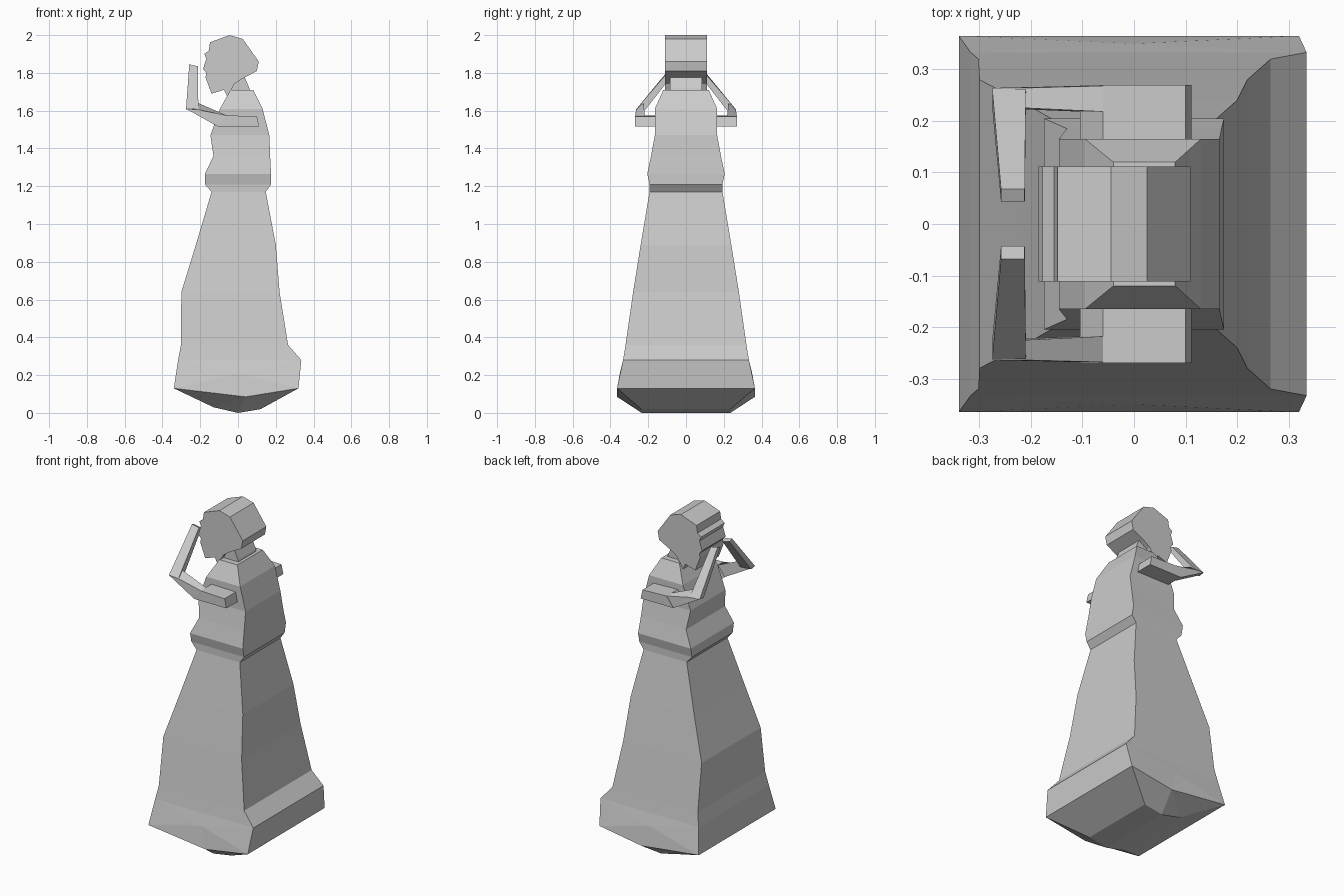
import bpy, bmesh

if "Cube" in bpy.data.objects:
    bpy.data.objects.remove(bpy.data.objects["Cube"])


def finish(bm, name):
    bmesh.ops.recalc_face_normals(bm, faces=bm.faces)
    mesh = bpy.data.meshes.new(name)
    bm.to_mesh(mesh)
    bm.free()
    obj = bpy.data.objects.new(name, mesh)
    bpy.context.collection.objects.link(obj)
    return obj


def rect_ring(bm, z, x0, x1, w):
    return [bm.verts.new(p) for p in ((x0, -w, z), (x1, -w, z), (x1, w, z), (x0, w, z))]


def bridge(bm, a, b, sides=range(4)):
    for i in sides:
        j = (i + 1) % 4
        bm.faces.new((a[i], a[j], b[j], b[i]))


def loft(name, rows):
    bm = bmesh.new()
    rings = [rect_ring(bm, *r) for r in rows]
    for a, b in zip(rings, rings[1:]):
        bridge(bm, a, b)
    bm.faces.new(rings[0])
    bm.faces.new(rings[-1])
    return finish(bm, name)


def slab(name, profile, w):
    bm = bmesh.new()
    a = [bm.verts.new((x, -w, z)) for x, z in profile]
    b = [bm.verts.new((x, w, z)) for x, z in profile]
    bm.faces.new(a)
    bm.faces.new(b)
    for i in range(len(a)):
        j = (i + 1) % len(a)
        bm.faces.new((a[i], a[j], b[j], b[i]))
    return finish(bm, name)


# Gown: rows of (z, front x, back x, half width)
rows = [(.13, -.34, .32, .365), (.28, -.317, .335, .333), (.36, -.302, .265, .32),
        (.64, -.30, .22, .28), (.89, -.223, .20, .24), (1.17, -.14, .147, .193),
        (1.21, -.175, .175, .193), (1.265, -.175, .175, .205), (1.36, -.13, .17, .185),
        (1.47, -.146, .166, .165), (1.61, -.095, .13, .165), (1.71, -.04, .08, .12)]
bm = bmesh.new()
rings = [rect_ring(bm, *r) for r in rows]
bridge(bm, rings[0], rings[1], (1, 3))
for a, b in zip(rings[1:], rings[2:]):
    bridge(bm, a, b)
bm.faces.new(rings[-1])

# Faceted underside of the hem
r0, r1 = rings[:2]
keels = []
for s, fr, bk in ((-1, 0, 1), (1, 3, 2)):
    peak = bm.verts.new((0, s * .35, .21))
    low = bm.verts.new((.04, s * .365, .085))
    keel = [bm.verts.new((x, s * .235, z)) for x, z in ((-.13, .03), (0, 0), (.12, .02))]
    bm.faces.new((r0[fr], peak, r1[fr]))
    bm.faces.new((peak, r1[bk], r1[fr]))
    bm.faces.new((peak, low, r0[bk]))
    bm.faces.new((peak, r0[bk], r1[bk]))
    bm.faces.new((r0[fr], low, peak))
    bm.faces.new((r0[fr], keel[0], low))
    bm.faces.new((keel[0], keel[1], low))
    bm.faces.new((low, keel[1], keel[2]))
    bm.faces.new((low, keel[2], r0[bk]))
    keels.append([r0[fr]] + keel + [r0[bk]])
k0, k1 = keels
for i in range(4):
    bm.faces.new((k0[i], k0[i + 1], k1[i + 1], k1[i]))
finish(bm, "gown")

# Neck and head
loft("neck", [(1.67, -.045, .07, .085), (1.72, -.035, .06, .085), (1.79, -.02, .03, .085)])
slab("head", [(-.045, 2.0), (-.148, 1.962), (-.155, 1.918), (-.178, 1.90), (-.168, 1.875),
              (-.185, 1.82), (-.168, 1.80), (-.172, 1.775), (-.14, 1.69), (-.075, 1.71),
              (-.055, 1.67), (-.02, 1.74), (.025, 1.77), (.10, 1.81), (.11, 1.86), (.025, 1.98)], .112)

# Arms: quad sections swept from shoulder to elbow to fingertips, mirrored
for s, side in ((-1, "right"), (1, "left")):
    bm = bmesh.new()
    secs = [[(.112, .14, 1.515), (.10, .14, 1.57), (.10, .27, 1.57), (.112, .27, 1.515)],
            [(-.105, .14, 1.515), (-.06, .14, 1.575), (-.06, .27, 1.575), (-.105, .27, 1.515)]]
    fore = [[(-.105, .218, 1.515), (-.06, .218, 1.575), (-.06, .268, 1.575), (-.105, .268, 1.515)],
            [(-.275, .225, 1.61), (-.21, .225, 1.64), (-.21, .264, 1.605), (-.275, .264, 1.61)]]
    hand = [[(-.275, .225, 1.605), (-.21, .215, 1.605), (-.21, .262, 1.61), (-.275, .262, 1.61)],
            [(-.258, .043, 1.835), (-.212, .043, 1.825), (-.212, .068, 1.835), (-.258, .068, 1.845)]]
    for pair in (secs, fore, hand):
        a, b = [[bm.verts.new((x, s * y, z)) for x, y, z in sec] for sec in pair]
        bridge(bm, a, b)
        bm.faces.new(a)
        bm.faces.new(b)
    finish(bm, side + "_arm")
